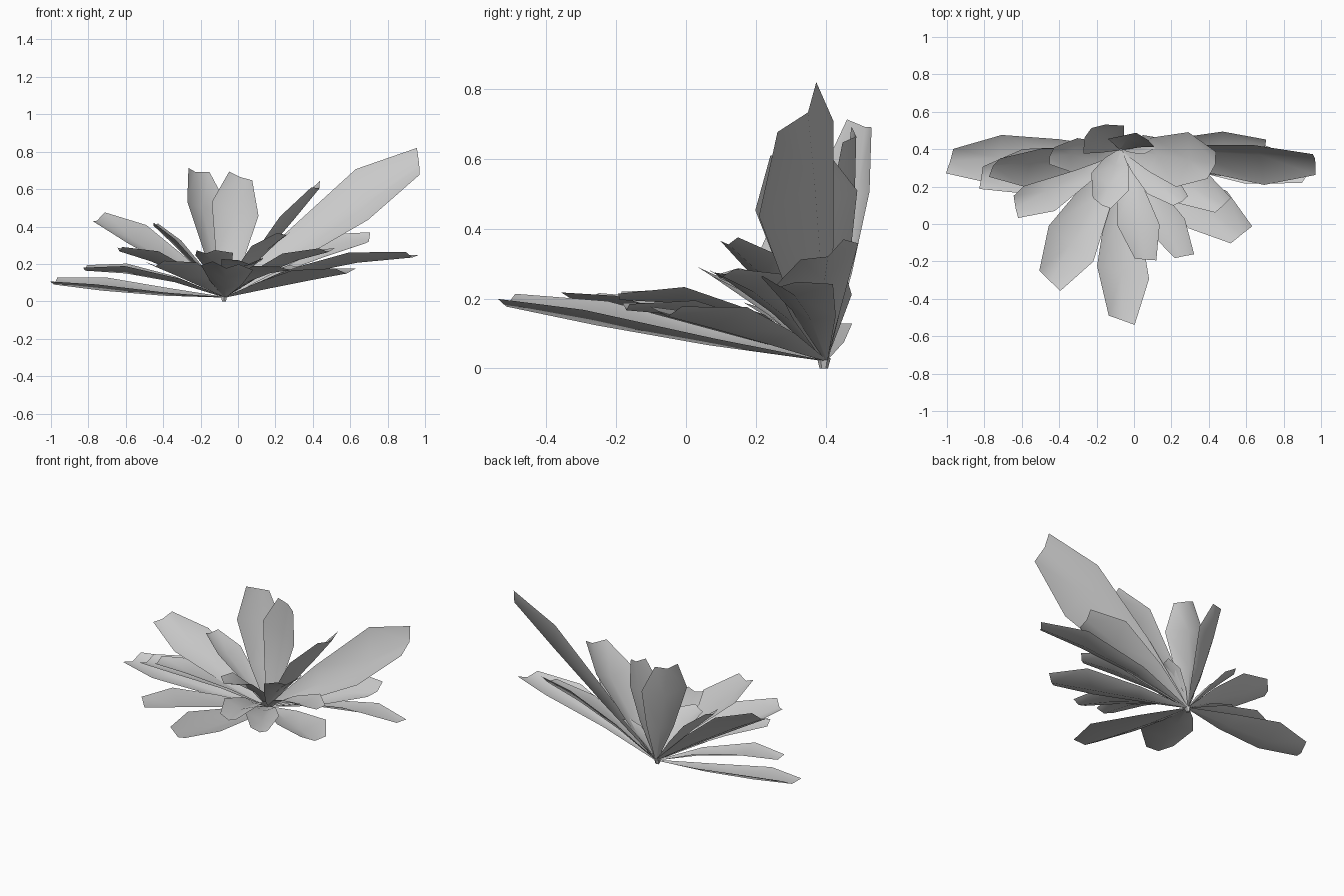
import bpy
from math import cos, sin, radians
from mathutils import Vector

if "Cube" in bpy.data.objects:
    bpy.data.objects.remove(bpy.data.objects["Cube"])

BASE = Vector((-0.07, 0.40, 0.02))

# Leaf outline rows: (left t, left u), rib t, (right t, right u); t along leaf, u = share of half width
ROWS = [((0, .05), 0, (0, .05)),
        ((.35, .60), .36, (.35, .62)),
        ((.75, 1.0), .70, (.68, 1.0)),
        ((1.01, .45), .98, (.96, .55))]


def leaf(name, x, y, z, w, roll, arch):
    """Folded leaf from the base to a tip, rolled about its own length and arched upward."""
    axis = Vector((x, y, z)) - BASE
    d = axis.normalized()
    s = d.cross(Vector((0, 0, 1))).normalized()
    n = s.cross(d)
    r = radians(roll)
    side, up = s * cos(r) + n * sin(r), n * cos(r) - s * sin(r)

    def point(t, u):
        lift = arch * 4 * t * (1 - t) + w * (.40 * abs(u) - .14 * min(t * 2, 1))
        return BASE + axis * t + side * (w * u) + up * lift

    verts, faces = [], []
    for (lt, lu), mt, (rt, ru) in ROWS:
        verts += [point(lt, -lu), point(mt, 0), point(rt, ru)]
    for i in range(len(ROWS) - 1):
        for j in (0, 1):
            a = i * 3 + j
            faces.append((a, a + 1, a + 4, a + 3))
    mesh = bpy.data.meshes.new(name)
    mesh.from_pydata(verts, [], faces)
    mesh.shade_smooth()
    bpy.context.collection.objects.link(bpy.data.objects.new(name, mesh))


# Tip x, y, z, half width, roll in degrees, arch height
outer = [(-1.0, .33, .11, .13, 10, -.01),
         (-.83, .24, .18, .115, 5, .04),
         (-.64, .08, .285, .115, 0, .03),
         (-.45, -.32, .21, .15, 0, .01),
         (-.06, -.53, .20, .14, 8, -.005),
         (.28, -.18, .18, .10, 0, .04),
         (.59, -.06, .17, .14, 0, .01),
         (.95, .27, .25, .11, 8, .05)]
middle = [(-.76, .30, .45, .12, 38, .02),
          (.07, -.20, .21, .11, 0, .06),
          (.49, .10, .28, .11, 0, .04),
          (.71, .40, .34, .13, -25, .03),
          (-.17, .10, .27, .11, 0, .05)]
inner = [(.98, .33, .76, .17, -52, .0),
         (.43, .32, .63, .15, -4, .0),
         (-.22, .50, .71, .13, 20, -.01),
         (.01, .47, .68, .13, -40, -.02),
         (-.45, .36, .42, .09, 10, .01),
         (.26, .12, .37, .09, 0, .03),
         (.13, .44, .25, .05, 0, .02)]

for tier, leaves in (("outer", outer), ("middle", middle), ("inner", inner)):
    for i, spec in enumerate(leaves, 1):
        leaf(f"{tier}_leaf_{i}", *spec)

# Small stem stub under the leaves
bpy.ops.mesh.primitive_cone_add(vertices=6, radius1=.012, radius2=.02, depth=.03,
                                location=(-.075, .395, .015))
bpy.context.object.name = "stem_stub"
